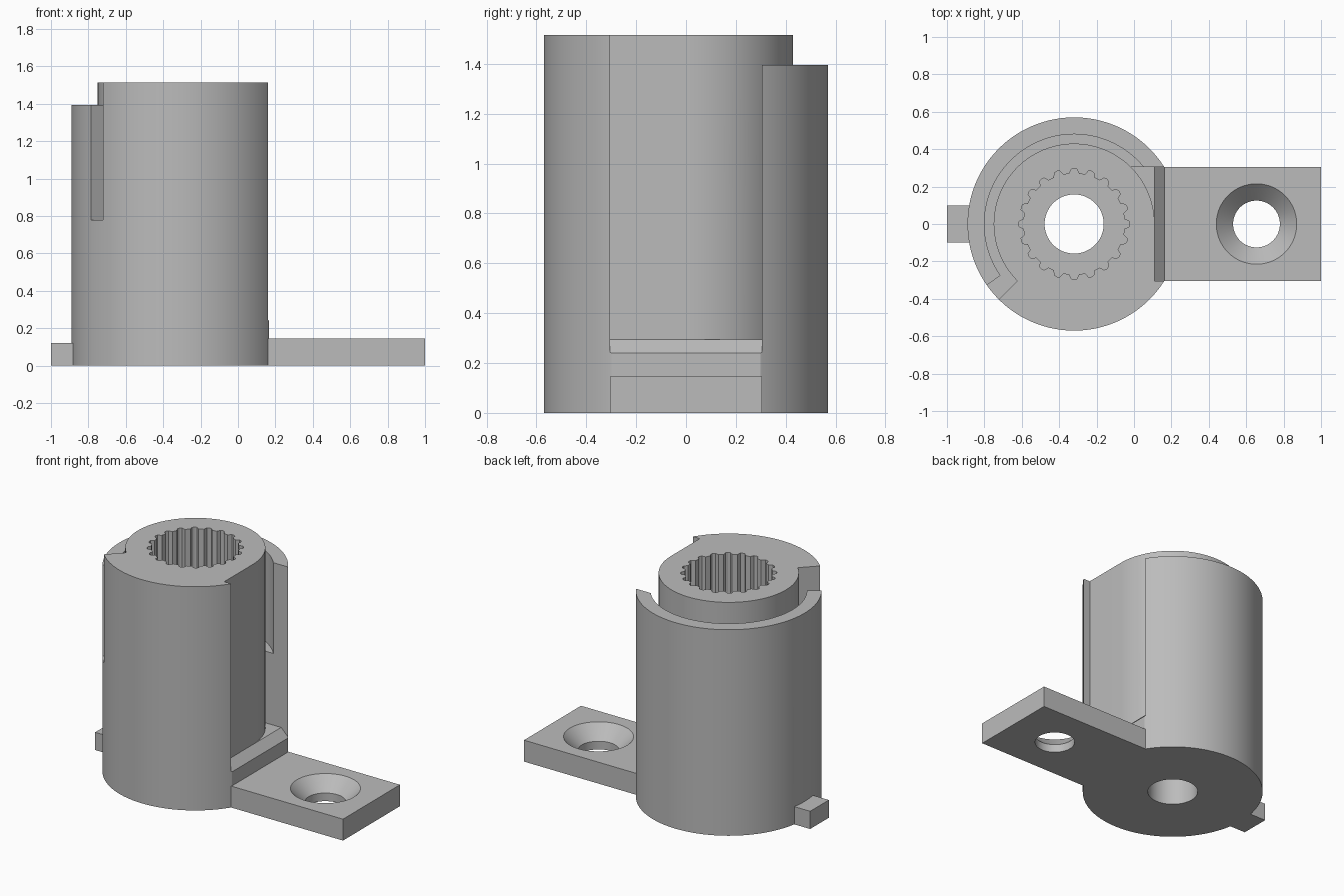
import bpy, bmesh, math

if "Cube" in bpy.data.objects:
    bpy.data.objects.remove(bpy.data.objects["Cube"])

CX = -0.32                 # post axis
POST_R, CORE_R, SLOT_R = 0.57, 0.43, 0.48
TOP, LEDGE, SLOT_Z = 1.515, 1.395, 0.78
HALF_W, PLATE_Z = 0.305, 0.145
STEP = 2.5                 # arc step in degrees

grey = bpy.data.materials.new("light grey plastic")
grey.use_nodes = True
colour = (0.5, 0.5, 0.5, 1)
grey.diffuse_color = colour
grey.node_tree.nodes["Principled BSDF"].inputs["Base Color"].default_value = colour


def polar(r, a):
    a = math.radians(a)
    return (CX + r * math.cos(a), r * math.sin(a))


def arc(r, a0, a1):
    n = math.ceil((a1 - a0) / STEP - 1e-6)
    return [polar(r, min(a0 + i * STEP, a1)) for i in range(n + 1)]


def circle(r):
    return arc(r, 0, 360)[:-1]


def prism(name, outline, lo, hi, along_y=False):
    """Extrude an outline along z, or an xz outline along y."""
    bm = bmesh.new()
    place = (lambda p: (p[0], lo, p[1])) if along_y else (lambda p: (*p, lo))
    face = bm.faces.new([bm.verts.new(place(p)) for p in outline])
    made = bmesh.ops.extrude_face_region(bm, geom=[face])["geom"]
    move = (0, hi - lo, 0) if along_y else (0, 0, hi - lo)
    bmesh.ops.translate(bm, vec=move, verts=[v for v in made if isinstance(v, bmesh.types.BMVert)])
    bmesh.ops.recalc_face_normals(bm, faces=bm.faces)
    mesh = bpy.data.meshes.new(name)
    bm.to_mesh(mesh)
    bm.free()
    mesh.materials.append(grey)
    obj = bpy.data.objects.new(name, mesh)
    bpy.context.collection.objects.link(obj)
    return obj


def box(name, x0, x1, half_y, z1):
    return prism(name, [(x0, -half_y), (x1, -half_y), (x1, half_y), (x0, half_y)], 0, z1)


def sector(name, r0, r1, a0, a1, z0):
    return prism(name, arc(r0, a0, a1) + arc(r1, a0, a1)[::-1], z0, 1.8)


def combine(target, tool, operation="DIFFERENCE"):
    mod = target.modifiers.new("join", "BOOLEAN")
    mod.operation, mod.solver, mod.object = operation, "EXACT", tool
    bpy.context.view_layer.objects.active = target
    bpy.ops.object.modifier_apply(modifier=mod.name)
    bpy.data.objects.remove(tool)


# Round post
post = prism("slotted_post", circle(POST_R), 0, TOP)

# Flat recess with a chamfered sill above the plate
sill = [(0.165, PLATE_Z), (0.165, 0.24), (0.11, 0.295), (0.11, 1.8), (0.5, 1.8), (0.5, PLATE_Z)]
combine(post, prism("recess_cutter", sill, -HALF_W, HALF_W, along_y=True))
edge = math.degrees(math.asin(HALF_W / CORE_R))
combine(post, prism("core_cutter", arc(CORE_R, 0, edge) + [(0.14, HALF_W), (0.14, 0)], 0.295, 1.8))

# Curved slot, lowered outer wall and the opening at the slot's end
combine(post, sector("slot_cutter", CORE_R, SLOT_R, 20, 225, SLOT_Z))
combine(post, sector("ledge_cutter", 0.455, 0.7, 20, 225, LEDGE))
combine(post, sector("opening_cutter", 0.455, 0.7, 215, 225, SLOT_Z))

# Mounting plate and small locating tab
combine(post, box("plate", 0, 1, HALF_W, PLATE_Z), "UNION")
combine(post, box("tab", -1, -0.8, 0.1, 0.12), "UNION")

# Splined socket and through hole
teeth = 20
spline = []
for i in range(teeth):
    a = i * 360 / teeth
    spline += [polar(0.293, a - 3), polar(0.297, a), polar(0.293, a + 3),
               polar(0.27, a + 5.5), polar(0.27, a + 12.5)]
combine(post, prism("socket_cutter", spline, 0.3, 1.8))
combine(post, prism("bore_cutter", circle(0.158), -0.2, 0.6))

# Countersunk screw hole
hole = [(x - CX + 0.655, y) for x, y in circle(0.125)]
combine(post, prism("screw_cutter", hole, -0.2, 0.4))
bpy.ops.mesh.primitive_cone_add(vertices=96, radius1=0.115, radius2=0.225, depth=0.11,
                                location=(0.655, 0, 0.1))
combine(post, bpy.context.object)

# Smooth curved walls, keep edges crisp
bpy.ops.object.select_all(action="DESELECT")
post.select_set(True)
bpy.context.view_layer.objects.active = post
bpy.ops.object.shade_smooth_by_angle(angle=math.radians(20))
